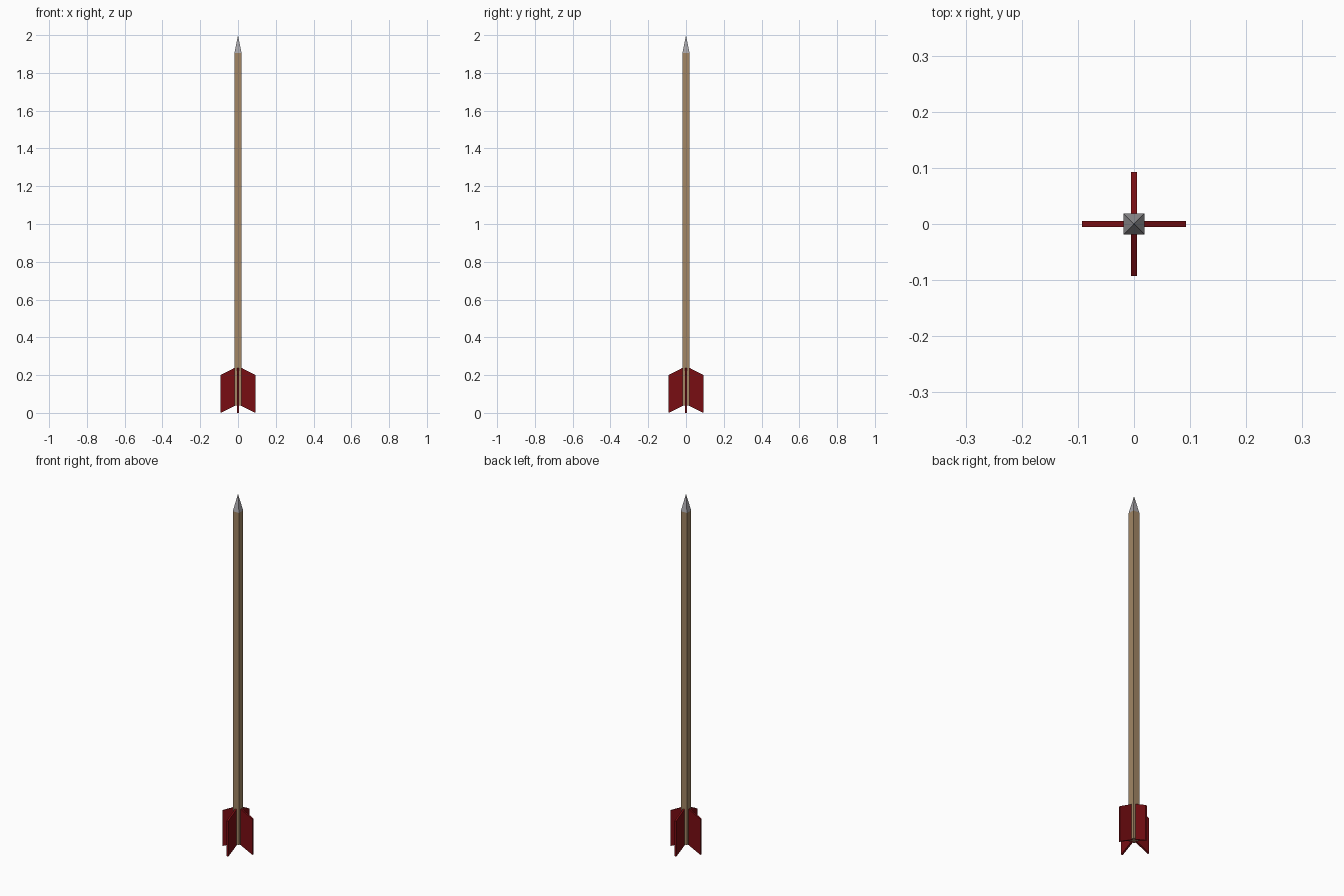
import bpy, bmesh, math
from mathutils import Matrix

if "Cube" in bpy.data.objects:
    bpy.data.objects.remove(bpy.data.objects["Cube"])


def material(name, rgb):
    m = bpy.data.materials.new(name)
    m.diffuse_color = (*rgb, 1)
    m.use_nodes = True
    m.node_tree.nodes["Principled BSDF"].inputs["Base Color"].default_value = m.diffuse_color
    return m


wood = material("tan wood", (0.36, 0.24, 0.13))
steel = material("grey steel", (0.40, 0.39, 0.41))
red = material("dark red", (0.19, 0.004, 0.006))


def finish(bm, name, mat):
    bmesh.ops.recalc_face_normals(bm, faces=bm.faces)
    mesh = bpy.data.meshes.new(name)
    bm.to_mesh(mesh)
    bm.free()
    mesh.materials.append(mat)
    obj = bpy.data.objects.new(name, mesh)
    bpy.context.collection.objects.link(obj)
    return obj


def square_cone(name, r1, r2, z0, z1, mat):
    """Four-sided column or pyramid with half widths r1 and r2."""
    bm = bmesh.new()
    place = Matrix.Translation((0, 0, (z0 + z1) / 2)) @ Matrix.Rotation(math.pi / 4, 4, 'Z')
    bmesh.ops.create_cone(bm, cap_ends=True, segments=4, radius1=r1 * math.sqrt(2),
                          radius2=r2 * math.sqrt(2), depth=z1 - z0, matrix=place)
    return finish(bm, name, mat)


# Square shaft and pyramid point
square_cone("shaft", 0.019, 0.019, 0.04, 1.905, wood)
square_cone("arrow_tip", 0.019, 0, 1.905, 2.0, steel)

# Four swept-back fins
profile = [(0.0, 0.045), (0.093, 0.0), (0.093, 0.2), (0.0, 0.248)]
for i in range(4):
    bm = bmesh.new()
    face = bm.faces.new([bm.verts.new((x, -0.005, z)) for x, z in profile])
    side = bmesh.ops.extrude_face_region(bm, geom=[face])
    moved = [v for v in side["geom"] if isinstance(v, bmesh.types.BMVert)]
    bmesh.ops.translate(bm, verts=moved, vec=(0, 0.01, 0))
    bmesh.ops.rotate(bm, verts=bm.verts, matrix=Matrix.Rotation(i * math.pi / 2, 3, 'Z'))
    finish(bm, f"fin_{i + 1}", red)
